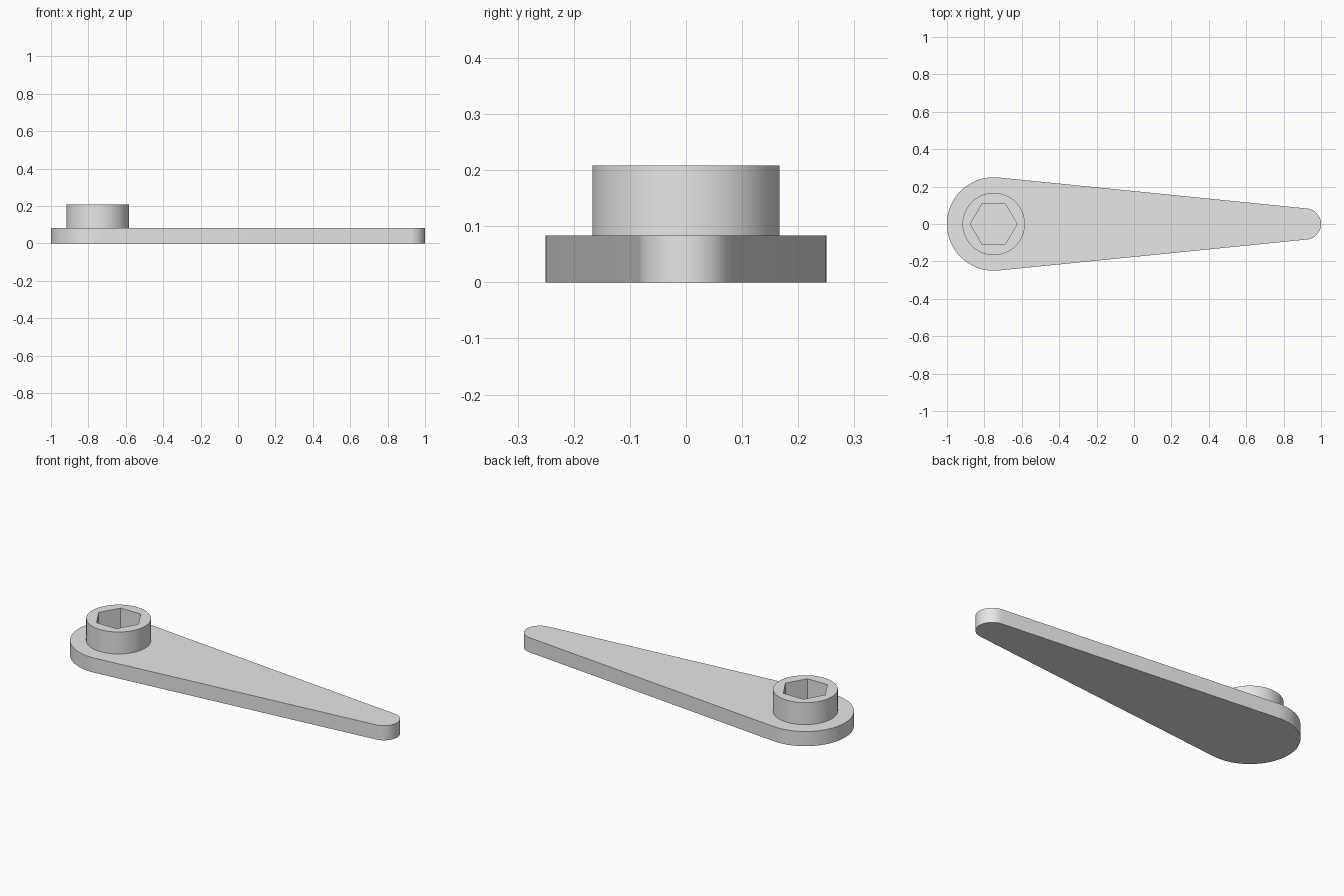
import bpy, bmesh
from math import acos, cos, sin, pi, radians

cube = bpy.data.objects.get("Cube")
if cube:
    bpy.data.objects.remove(cube, do_unlink=True)

HUB_X, HUB_R = -0.75, 0.25
TIP_X, TIP_R = 0.9167, 0.0833
PLATE_TOP, BOSS_TOP = 0.0833, 0.2083

grey = bpy.data.materials.new("light_grey")
grey.use_nodes = True
grey.diffuse_color = (0.8, 0.8, 0.8, 1)
grey.node_tree.nodes["Principled BSDF"].inputs["Base Color"].default_value = (0.8, 0.8, 0.8, 1)


def arc(cx, radius, start, end, steps):
    """Points along an arc centred on the x axis, both ends included."""
    angles = [start + (end - start) * i / steps for i in range(steps + 1)]
    return [(cx + radius * cos(a), radius * sin(a)) for a in angles]


def prism(name, outline, z0, z1):
    """Solid made by extruding a flat outline upwards."""
    bm = bmesh.new()
    base = bm.faces.new([bm.verts.new((x, y, z0)) for x, y in outline])
    top = bmesh.ops.extrude_face_region(bm, geom=[base], use_keep_orig=True)["geom"]
    verts = [v for v in top if isinstance(v, bmesh.types.BMVert)]
    bmesh.ops.translate(bm, verts=verts, vec=(0, 0, z1 - z0))
    bmesh.ops.recalc_face_normals(bm, faces=bm.faces)
    mesh = bpy.data.meshes.new(name)
    bm.to_mesh(mesh)
    bm.free()
    mesh.materials.append(grey)
    obj = bpy.data.objects.new(name, mesh)
    bpy.context.collection.objects.link(obj)
    return obj


def select_only(obj):
    bpy.ops.object.select_all(action="DESELECT")
    obj.select_set(True)
    bpy.context.view_layer.objects.active = obj


# Tapered arm: two round ends joined by their common tangents
tangent = acos((HUB_R - TIP_R) / (TIP_X - HUB_X))
outline = arc(TIP_X, TIP_R, -tangent, tangent, 32)
outline += arc(HUB_X, HUB_R, tangent, 2 * pi - tangent, 64)
arm = prism("lever_arm", outline, 0, PLATE_TOP)

# Round boss, slightly sunk into the arm
boss = prism("round_boss", arc(HUB_X, 0.1667, 0, 2 * pi, 72)[:-1], PLATE_TOP - 0.01, BOSS_TOP)

# Hexagonal socket down to the arm surface
cutter = prism("hex_cutter", arc(HUB_X, 0.125, 0, 2 * pi, 6)[:-1], PLATE_TOP - 0.05, BOSS_TOP + 0.1)
cutter.hide_render = True
cut = boss.modifiers.new("hex_socket", "BOOLEAN")
cut.operation = "DIFFERENCE"
cut.solver = "EXACT"
cut.object = cutter
select_only(boss)
bpy.ops.object.modifier_apply(modifier=cut.name)
bpy.data.objects.remove(cutter, do_unlink=True)

for part in (arm, boss):
    select_only(part)
    bpy.ops.object.shade_smooth_by_angle(angle=radians(30))
